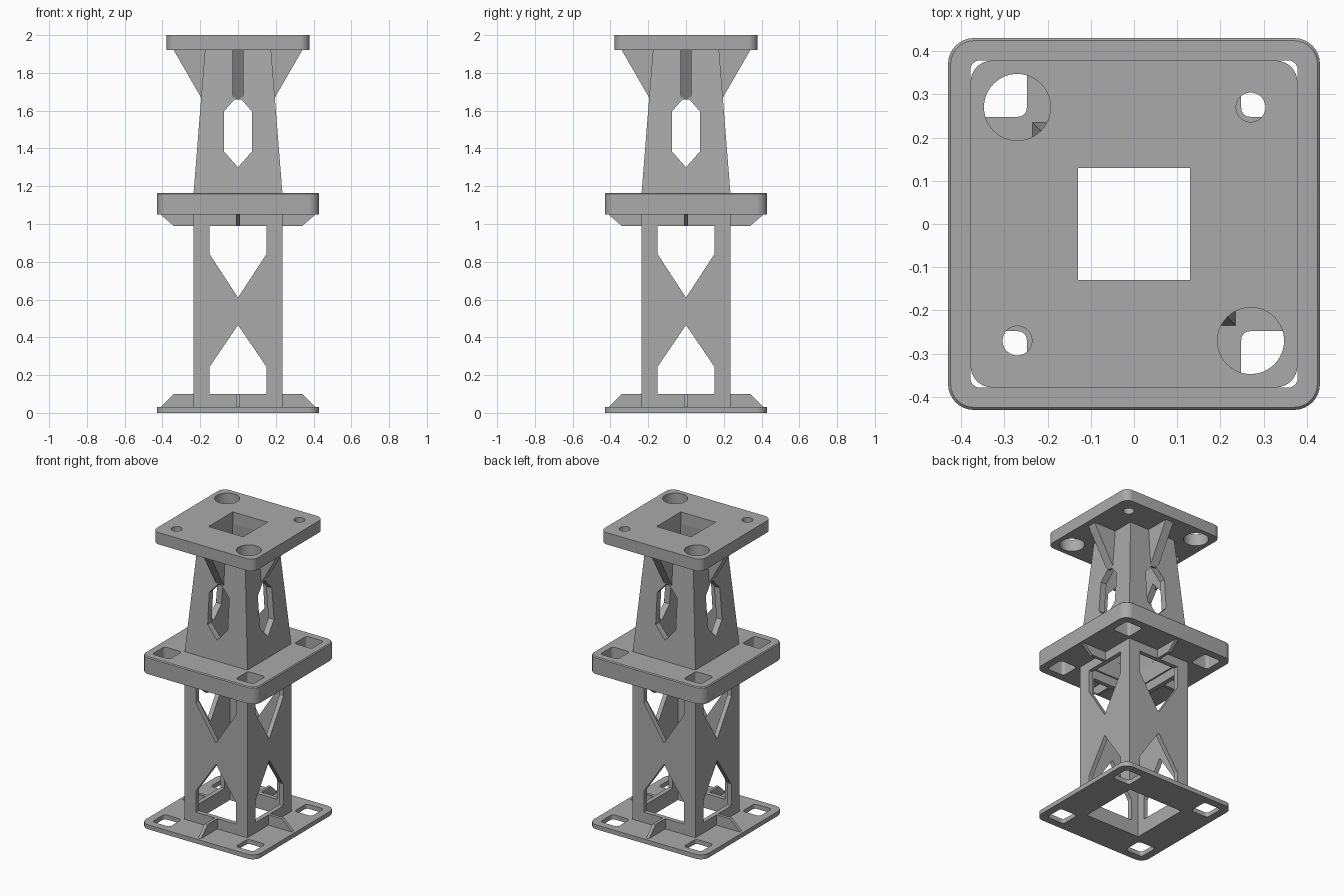
import bpy
import bmesh
from math import cos, sin, pi
from mathutils import Matrix

cube = bpy.data.objects.get("Cube")
if cube:
    bpy.data.objects.remove(cube, do_unlink=True)

GREY = (0.40, 0.40, 0.40, 1)
grey = bpy.data.materials.new("plain grey")
grey.use_nodes = True
grey.diffuse_color = GREY
grey.node_tree.nodes["Principled BSDF"].inputs["Base Color"].default_value = GREY


def rounded(half, radius, cx=0, cy=0, steps=8):
    """Square outline with rounded corners."""
    pts = []
    for q, (sx, sy) in enumerate([(1, 1), (-1, 1), (-1, -1), (1, -1)]):
        for i in range(steps + 1):
            a = (q + i / steps) * pi / 2
            pts.append((cx + sx * (half - radius) + radius * cos(a),
                        cy + sy * (half - radius) + radius * sin(a)))
    return pts


def square(half):
    return [(half, half), (-half, half), (-half, -half), (half, -half)]


def circle(r, cx, cy, n=48):
    return [(cx + r * cos(2 * pi * i / n), cy + r * sin(2 * pi * i / n)) for i in range(n)]


def loft(name, rings, matrix=None):
    """Closed solid through outlines given as (points, height)."""
    bm = bmesh.new()
    loops = [[bm.verts.new((x, y, z)) for x, y in pts] for pts, z in rings]
    bm.faces.new(loops[0])
    bm.faces.new(loops[-1])
    n = len(loops[0])
    for a, b in zip(loops, loops[1:]):
        for i in range(n):
            j = (i + 1) % n
            bm.faces.new((a[i], a[j], b[j], b[i]))
    if matrix:
        bm.transform(matrix)
    bmesh.ops.recalc_face_normals(bm, faces=bm.faces)
    mesh = bpy.data.meshes.new(name)
    bm.to_mesh(mesh)
    bm.free()
    mesh.materials.append(grey)
    ob = bpy.data.objects.new(name, mesh)
    bpy.context.collection.objects.link(ob)
    return ob


def side_prism(name, profile, width, turn):
    """Extrude an x-z profile along y, then turn it about z by quarter turns."""
    m = Matrix.Rotation(turn * pi / 2, 4, "Z") @ Matrix.Rotation(pi / 2, 4, "X")
    return loft(name, [(profile, -width / 2), (profile, width / 2)], m)


def finish(ob, cutters=()):
    """Cut the openings and shade the rounded edges."""
    for c in cutters:
        mod = ob.modifiers.new("cut", "BOOLEAN")
        mod.operation = "DIFFERENCE"
        mod.solver = "EXACT"
        mod.object = c
    bpy.context.view_layer.update()
    dg = bpy.context.evaluated_depsgraph_get()
    mesh = bpy.data.meshes.new_from_object(ob.evaluated_get(dg))
    ob.modifiers.clear()
    ob.data = mesh
    for c in cutters:
        bpy.data.objects.remove(c, do_unlink=True)
    bpy.ops.object.select_all(action="DESELECT")
    ob.select_set(True)
    bpy.context.view_layer.objects.active = ob
    bpy.ops.object.shade_smooth_by_angle(angle=pi / 6)


def hole(pts, z0, z1):
    return loft("cutter", [(pts, z0 - 0.1), (pts, z1 + 0.1)])


def corner_slots(z0, z1):
    return [hole(rounded(0.065, 0.02, sx * 0.313, sy * 0.313), z0, z1)
            for sx in (-1, 1) for sy in (-1, 1)]


def mirrored(half_profile):
    """Window outline from its right half, listed bottom to top."""
    return half_profile + [(-x, z) for x, z in reversed(half_profile) if x]


def windows(profile):
    return [side_prism("cutter", mirrored(profile), 1.2, t) for t in (0, 1)]


# Base plate
INNER = 0.205
base = loft("base_plate", [(rounded(0.43, 0.06), 0), (rounded(0.43, 0.06), 0.03)])
finish(base, corner_slots(0, 0.03) + [hole(square(INNER), 0, 0.03)])

# Middle plate with a softened top edge
middle = loft("middle_plate", [(rounded(0.43, 0.06), 1.05), (rounded(0.43, 0.06), 1.159),
                               (rounded(0.424, 0.054), 1.165)])
finish(middle, corner_slots(1.05, 1.165) + [hole(square(0.195), 1.05, 1.165)])

# Top plate with two large and two small round holes
top = loft("top_plate", [(rounded(0.378, 0.05), 1.92), (rounded(0.378, 0.05), 2)])
rounds = [hole(circle(r, s * 0.27, s * side * 0.27), 1.92, 2)
          for r, side in ((0.077, -1), (0.034, 1)) for s in (-1, 1)]
finish(top, rounds + [hole(square(0.13), 1.92, 2)])

# Straight lower column with pointed windows
lower = loft("lower_column", [(square(0.235), 0.03), (square(0.235), 1.05)])
finish(lower, [hole(square(INNER), 0.03, 1.05)]
       + windows([(0.15, 0.1), (0.15, 0.245), (0, 0.465)])
       + windows([(0, 0.61), (0.15, 0.84), (0.15, 0.99)]))

# Tapered upper column with long six-sided windows
upper = loft("upper_column", [(square(0.235), 1.165), (square(0.175), 1.92)])
core = loft("cutter", [(square(0.199), 1.115), (square(0.126), 1.97)])
finish(upper, [core] + windows([(0, 1.3), (0.075, 1.385), (0.075, 1.595), (0, 1.68)]))

# Gussets on all four sides
GUSSETS = {
    "base_gusset": ([(0.22, 0.03), (0.41, 0.03), (0.34, 0.1), (0.22, 0.1)], 0.02),
    "middle_gusset": ([(0.22, 1.05), (0.41, 1.05), (0.34, 0.99), (0.22, 0.99)], 0.02),
    "top_gusset": ([(0.165, 1.92), (0.34, 1.92), (0.19, 1.66), (0.18, 1.66)], 0.06),
}
for part, (profile, width) in GUSSETS.items():
    for turn, where in enumerate(("left", "back", "right", "front")):
        finish(side_prism(part + "_" + where, profile, width, turn))
